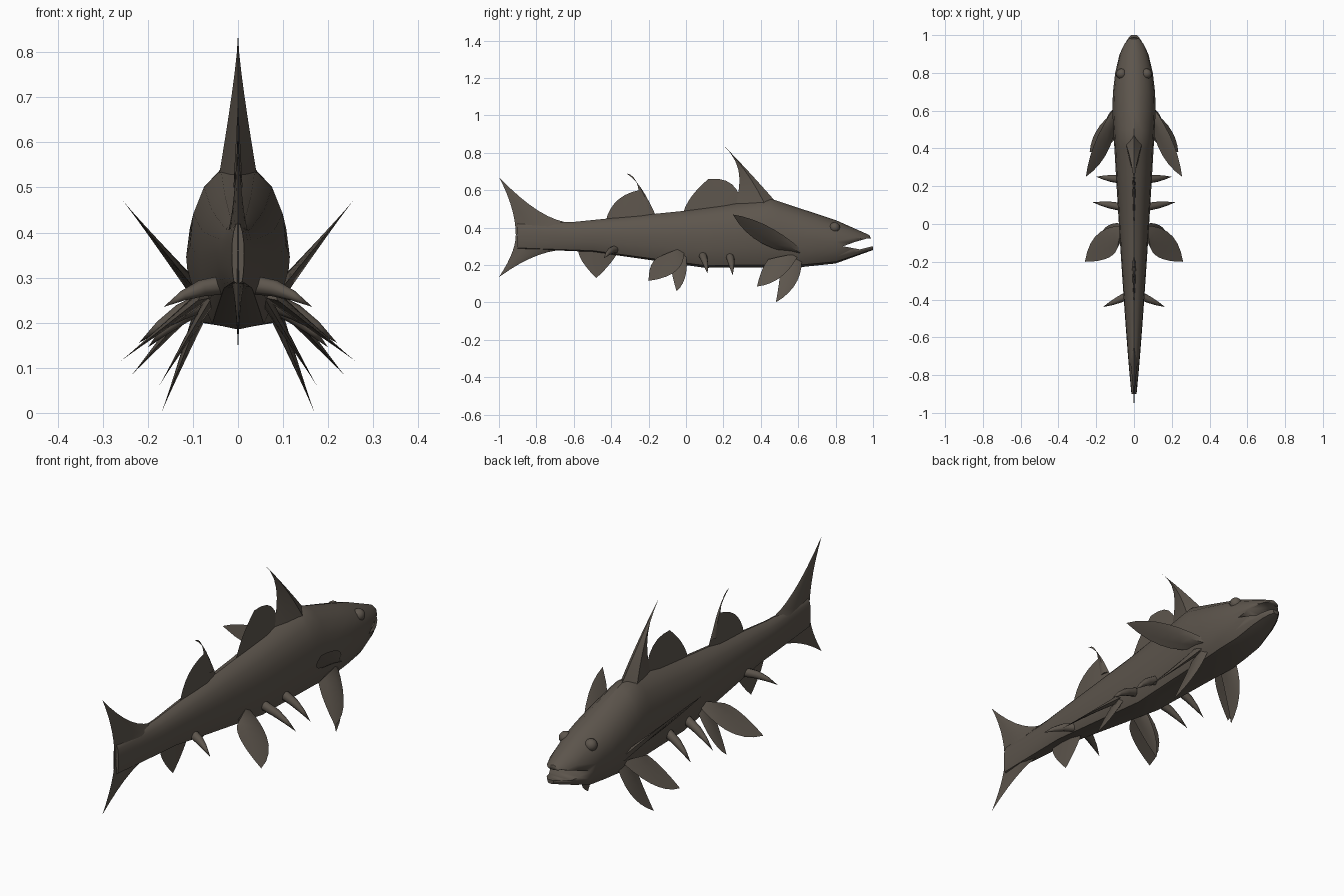
import bpy, bmesh, math
from mathutils import Vector

cube = bpy.data.objects.get("Cube")
if cube:
    bpy.data.objects.remove(cube)

skin = bpy.data.materials.new("dark brown grey skin")
skin.use_nodes = True
skin.diffuse_color = (0.11, 0.092, 0.074, 1)
skin.node_tree.nodes["Principled BSDF"].inputs["Base Color"].default_value = skin.diffuse_color


def finish(name, bm, angle):
    """Clean the mesh, make the object and shade it."""
    bmesh.ops.remove_doubles(bm, verts=bm.verts, dist=0.0005)
    bmesh.ops.recalc_face_normals(bm, faces=bm.faces)
    mesh = bpy.data.meshes.new(name)
    bm.to_mesh(mesh)
    bm.free()
    mesh.materials.append(skin)
    obj = bpy.data.objects.new(name, mesh)
    bpy.context.collection.objects.link(obj)
    bpy.ops.object.select_all(action="DESELECT")
    obj.select_set(True)
    bpy.context.view_layer.objects.active = obj
    bpy.ops.object.shade_smooth_by_angle(angle=math.radians(angle))
    return obj


def loft(name, rings, angle=30):
    """Skin closed rings of equal length and cap both ends."""
    bm = bmesh.new()
    rows = [[bm.verts.new(point) for point in ring] for ring in rings]
    for near, far in zip(rows, rows[1:]):
        for i in range(len(near)):
            bm.faces.new((near[i - 1], near[i], far[i], far[i - 1]))
    bm.faces.new(rows[0])
    bm.faces.new(rows[-1])
    return finish(name, bm, angle)


def bend(start, control, end, t):
    """Point on a quadratic curve."""
    return start.lerp(control, t).lerp(control.lerp(end, t), t)


def fin(name, front, front_pull, tip, back_pull, back, thick, x_root=0, x_tip=0, side=1):
    """Blade between two curved edges given in the side plane, leaning outward to its tip."""
    def place(point):
        y, z = point
        out = (z - front[1]) / (tip[1] - front[1])
        return Vector((side * (x_root + (x_tip - x_root) * out), y, z))

    a, a_pull, end, b_pull, b = map(place, (front, front_pull, tip, back_pull, back))
    normal = (end - a).cross(b - a).normalized()
    rings = []
    steps = 7
    for i in range(steps + 1):
        t = i / steps
        lead, trail = bend(a, a_pull, end, t), bend(b, b_pull, end, t)
        bulge = normal * thick * (1 - t) ** 1.5
        third, rear = lead.lerp(trail, 0.3), lead.lerp(trail, 0.7)
        rings.append([lead, third + bulge, rear + bulge / 2, trail,
                      rear - bulge / 2, third - bulge])
    loft(name, rings, 40)


def level(points, y):
    """Height at y on a line through the points."""
    for (y0, z0), (y1, z1) in zip(points, points[1:]):
        if y <= y1:
            return z0 + (z1 - z0) * (y - y0) / (y1 - y0)


def half_width(y):
    """Long taper to the tail, elliptical snout."""
    if y < 0.6:
        return 0.115 * ((y + 1) / 1.6) ** 0.77
    return 0.115 * math.sqrt(max(0.02, 1 - ((y - 0.6) / 0.4) ** 2))


# Body: egg section, broad below and narrow above, swept along the back and belly lines
back_line = [(-1, 0.42), (-0.6, 0.43), (0, 0.49), (0.45, 0.555), (0.8, 0.44), (0.98, 0.36), (1, 0.32)]
belly_line = [(-1, 0.29), (-0.5, 0.27), (0.1, 0.185), (0.6, 0.187), (0.8, 0.208), (1, 0.28)]
SIDES = 16


def body_ring(y):
    low, high = level(belly_line, y), level(back_line, y)
    ring = []
    for k in range(SIDES):
        angle = math.tau * k / SIDES
        up = (1 - math.cos(angle)) / 2
        across = math.copysign(abs(math.sin(angle)) ** (0.4 + 0.7 * up), math.sin(angle))
        ring.append((across * half_width(y), y, low + up * (high - low)))
    return ring


stations = [i / 10 for i in range(-9, 10)] + [0.45, 0.95, 0.98, 1]
body = loft("body", [body_ring(y) for y in sorted(stations)])

# Open mouth cut as a wedge
wedge = [(0.84, 0.3), (0.9, 0.322), (0.97, 0.342), (1.1, 0.342), (1.1, 0.298), (0.99, 0.298), (0.93, 0.283)]
cutter = loft("mouth_cutter", [[(x, y, z) for y, z in wedge] for x in (-0.2, 0.2)])
cutter.hide_render = True
cut = body.modifiers.new("mouth", "BOOLEAN")
cut.operation = "DIFFERENCE"
cut.solver = "EXACT"
cut.object = cutter
bpy.context.view_layer.objects.active = body
bpy.ops.object.modifier_apply(modifier="mouth")
bpy.data.objects.remove(cutter)

# Forked tail
fin("upper_tail_lobe", (-0.65, 0.43), (-0.8, 0.46), (-1, 0.67), (-0.91, 0.5), (-0.91, 0.36), 0.02)
fin("lower_tail_lobe", (-0.65, 0.28), (-0.8, 0.28), (-1, 0.135), (-0.91, 0.27), (-0.91, 0.36), 0.02)

# Fins on the centre line
fin("front_dorsal_fin", (0.53, 0.48), (0.34, 0.7), (0.2, 0.84), (0.35, 0.7), (0.24, 0.48), 0.05)
fin("middle_dorsal_fin", (0.3, 0.45), (0.31, 0.68), (0.12, 0.66), (-0.01, 0.55), (-0.02, 0.45), 0.012)
fin("rear_dorsal_fin", (-0.15, 0.43), (-0.19, 0.55), (-0.25, 0.6), (-0.4, 0.57), (-0.43, 0.43), 0.012)
fin("rear_dorsal_spike", (-0.18, 0.5), (-0.24, 0.64), (-0.32, 0.69), (-0.24, 0.68), (-0.25, 0.5), 0.01)
fin("anal_fin", (-0.35, 0.29), (-0.4, 0.2), (-0.48, 0.13), (-0.6, 0.25), (-0.57, 0.3), 0.012)

# Paired fins: edges as above, then thickness and sideways reach at root and tip
paired_fins = {
    "pectoral_fin":
        ((0.62, 0.28), (0.44, 0.44), (0.25, 0.47), (0.35, 0.29), (0.59, 0.26), 0.016, 0.1, 0.255),
    "front_lower_fin":
        ((0.62, 0.23), (0.62, 0.08), (0.48, 0), (0.5, 0.1), (0.51, 0.22), 0.016, 0.08, 0.17),
    "front_outer_fin":
        ((0.6, 0.25), (0.52, 0.1), (0.38, 0.085), (0.4, 0.18), (0.44, 0.23), 0.016, 0.09, 0.235),
    "rear_lower_fin":
        ((0, 0.27), (0.02, 0.12), (-0.05, 0.06), (-0.08, 0.15), (-0.09, 0.26), 0.014, 0.05, 0.175),
    "rear_outer_fin":
        ((-0.01, 0.28), (0, 0.14), (-0.2, 0.115), (-0.2, 0.23), (-0.13, 0.25), 0.016, 0.05, 0.26),
}

# Small tapering spines: root and tip
spines = {
    "front_spine": ((0.07, 0.235, 0.245), (0.2, 0.25, 0.145)),
    "middle_spine": ((0.065, 0.09, 0.25), (0.22, 0.115, 0.155)),
    "rear_spine": ((0.025, -0.375, 0.285), (0.165, -0.44, 0.235)),
}


def spine(name, root, tip, side):
    flip = Vector((side, 1, 1))
    start, end = Vector(root) * flip, Vector(tip) * flip
    return start, end


def add_spine(name, root, tip, side):
    start, end = (Vector((side * x, y, z)) for x, y, z in (root, tip))
    u = (end - start).orthogonal().normalized()
    v = (end - start).normalized().cross(u)
    rings = []
    for t in (0, 0.4, 0.7, 1):
        middle = start.lerp(end, t)
        middle.z += 0.012 * math.sin(math.pi * t)
        radius = 0.022 * (1 - t * t)
        turns = [math.tau * k / 8 for k in range(8)]
        rings.append([middle + (u * math.cos(a) + v * math.sin(a)) * radius for a in turns])
    loft(name, rings, 50)


for word, side in (("left", 1), ("right", -1)):
    for name, shape in paired_fins.items():
        fin(f"{word}_{name}", *shape, side=side)
    for name, (root, tip) in spines.items():
        add_spine(f"{word}_{name}", root, tip, side)
    # Bulging eyes
    bm = bmesh.new()
    bmesh.ops.create_uvsphere(bm, u_segments=16, v_segments=10, radius=0.028)
    bmesh.ops.translate(bm, verts=bm.verts, vec=(side * 0.066, 0.795, 0.4))
    finish(f"{word}_eye", bm, 60)
